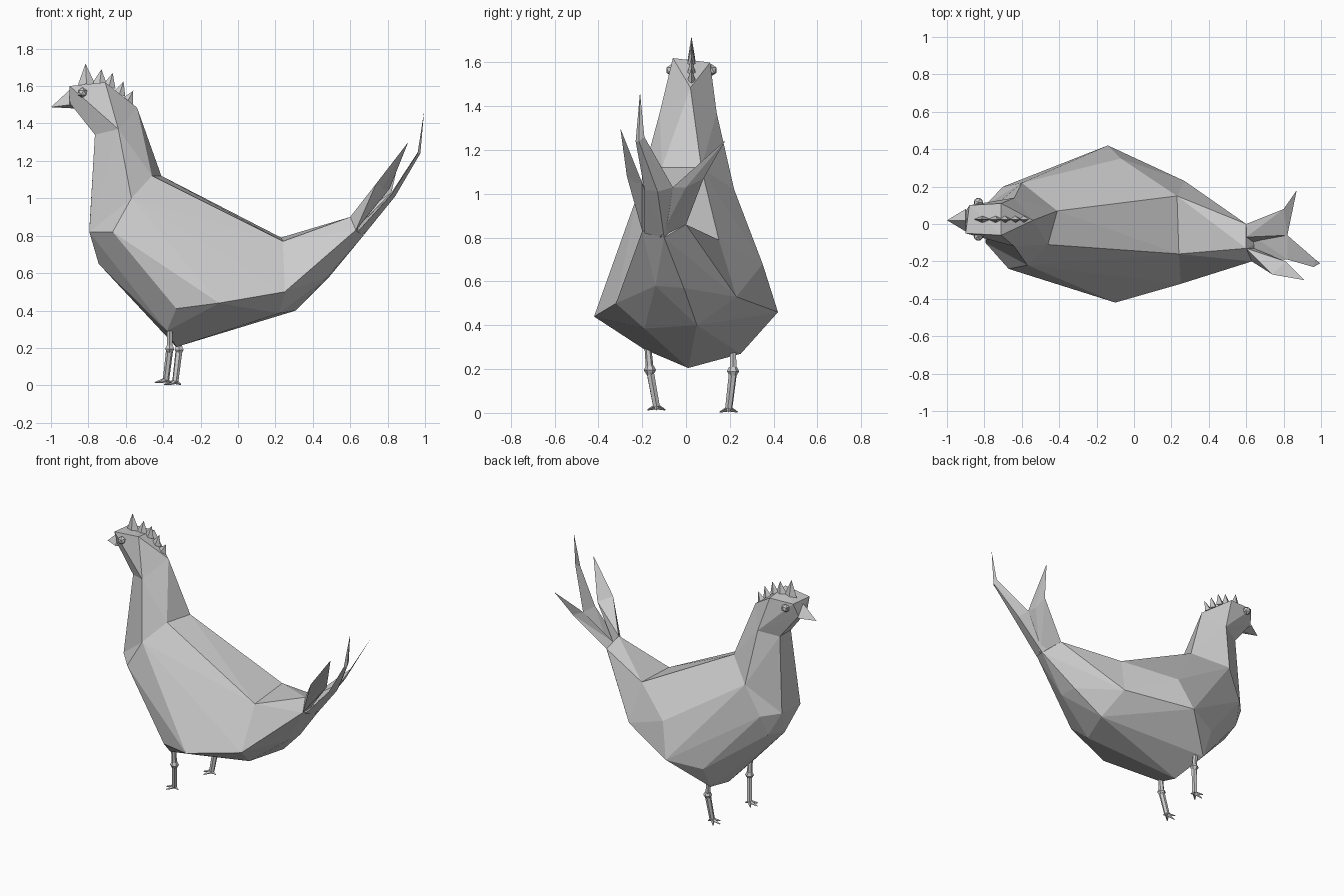
import bpy, bmesh, math
from mathutils import Vector

if "Cube" in bpy.data.objects:
    bpy.data.objects.remove(bpy.data.objects["Cube"])

grey = bpy.data.materials.new("plain grey")
grey.diffuse_color = (0.6, 0.6, 0.6, 1)
grey.use_nodes = True
grey.node_tree.nodes["Principled BSDF"].inputs["Base Color"].default_value = grey.diffuse_color


def finish(bm, name):
    bmesh.ops.remove_doubles(bm, verts=bm.verts[:], dist=0.0005)
    bmesh.ops.delete(bm, geom=[v for v in bm.verts if not v.link_faces], context='VERTS')
    bmesh.ops.recalc_face_normals(bm, faces=bm.faces[:])
    me = bpy.data.meshes.new(name)
    bm.to_mesh(me)
    bm.free()
    me.materials.append(grey)
    ob = bpy.data.objects.new(name, me)
    bpy.context.collection.objects.link(ob)
    return ob


def hull(bm, pts, joints=()):
    """Faceted skin round the points, left open where it meets a neighbour."""
    verts = [bm.verts.new(p) for p in pts]
    old = set(bm.faces)
    bmesh.ops.convex_hull(bm, input=verts)
    sets = [{verts[pts.index(p)] for p in j} for j in joints]
    caps = [f for f in bm.faces if f not in old and any(set(f.verts) <= s for s in sets)]
    bmesh.ops.delete(bm, geom=caps, context='FACES')


def tube(bm, a, b, r1, r2, sides=6):
    a, b = Vector(a), Vector(b)
    d = b - a
    m = d.to_track_quat('Z', 'Y').to_matrix().to_4x4()
    m.translation = (a + b) / 2
    bmesh.ops.create_cone(bm, cap_ends=True, segments=sides, radius1=r1, radius2=r2,
                          depth=d.length, matrix=m)


# Shared rings between head, neck, trunk and rump
throat = [(-.54, .02, 1.485), (-.64, -.12, 1.37), (-.64, .14, 1.37),
          (-.765, -.04, 1.34), (-.765, .08, 1.34)]
shoulder = [(-.46, -.11, 1.12), (-.41, .07, 1.12), (-.57, -.22, 1.0), (-.6, .22, 1.02),
            (-.795, -.1, .82), (-.795, .1, .83)]
hips = [(.24, -.16, .77), (.23, .15, .79), (.25, -.32, .5), (.27, .23, .53),
        (.31, .05, .40), (.22, -.19, .385)]
rump_end = [(.60, 0, .86), (.60, -.13, .90), (.63, -.2, .83), (.67, -.1, .80)]
chest = [(-.67, -.24, .82), (-.70, .2, .82), (-.745, .0, .65), (-.72, .14, .68)]
flank = [(-.10, -.42, .44), (-.14, .42, .46), (-.07, .35, .68),
         (-.33, -.33, .41), (-.36, .33, .42)]
belly = [(-.33, .01, .205), (-.38, -.19, .29), (-.36, .25, .27)]
under_tail = [(.48, -.14, .58), (.48, -.01, .57), (.38, .13, .66)]
crown = [(-.90, -.05, 1.60), (-.88, .10, 1.60), (-.71, -.06, 1.62), (-.71, .11, 1.60),
         (-.90, -.02, 1.51), (-.90, .07, 1.51), (-.78, -.04, 1.42), (-.78, .08, 1.42)]

# Body, neck and head as one continuous skin
bm = bmesh.new()
hull(bm, crown + throat, [throat])
hull(bm, throat + shoulder, [throat, shoulder])
hull(bm, shoulder + chest + flank + belly + hips, [shoulder, hips])
hull(bm, hips + under_tail + rump_end, [hips])
finish(bm, "body")

# Beak
bm = bmesh.new()
hull(bm, [(-1.0, .02, 1.487), (-.90, .02, 1.58), (-.90, -.04, 1.50),
          (-.90, .08, 1.50), (-.87, .02, 1.48)])
finish(bm, "beak")

# Tail feathers: each bends at its middle ring
feathers = {
    "left_feather": ([(.60, 0, .86), (.60, -.07, .88), (.67, -.12, .80)],
                     [(.80, .08, 1.07), (.82, -.06, 1.03), (.81, 0, 1.03)],
                     [(.87, .18, 1.245)]),
    "middle_feather": ([(.63, -.06, .84), (.64, -.19, .82), (.67, -.1, .80)],
                       [(.82, -.06, 1.03), (.82, -.19, 1.02), (.84, -.13, 1.01)],
                       [(.97, -.19, 1.26), (.96, -.23, 1.24), (.975, -.215, 1.24)]),
    "right_feather": ([(.60, -.13, .90), (.63, -.2, .83), (.64, -.13, .84)],
                      [(.74, -.27, 1.08), (.81, -.20, 1.05), (.77, -.23, 1.05)],
                      [(.91, -.30, 1.30)]),
}
for name, (base, mid, end) in feathers.items():
    bm = bmesh.new()
    hull(bm, base + mid, [base, mid])
    if len(end) > 1:
        hull(bm, mid + end, [mid, end])
        hull(bm, end + [(.995, -.21, 1.465)], [end])
    else:
        hull(bm, mid + end, [mid])
    finish(bm, name)

# Comb spikes running over the crown and down the nape
bm = bmesh.new()
for base, tip, r in [((-.81, 1.61), (-.815, 1.72), .045), ((-.74, 1.61), (-.73, 1.69), .04),
                     ((-.69, 1.595), (-.67, 1.67), .036), ((-.635, 1.555), (-.612, 1.625), .034),
                     ((-.59, 1.52), (-.56, 1.575), .032)]:
    d = Vector((tip[0] - base[0], 0, tip[1] - base[1])).normalized()
    along = Vector((d.z, 0, -d.x)) * r
    b = Vector((base[0], .025, base[1]))
    w = Vector((0, .018, 0))
    hull(bm, [tuple(p) for p in (b + along, b - along, b + w, b - w, Vector((tip[0], .025, tip[1])))])
finish(bm, "comb")

# Eyes
for name, y in (("right_eye", -.065), ("left_eye", .115)):
    bm = bmesh.new()
    bmesh.ops.create_icosphere(bm, subdivisions=1, radius=.028)
    bmesh.ops.translate(bm, verts=bm.verts[:], vec=(-.832, y, 1.565))
    finish(bm, name)

# Legs: thigh stub, knee collar, shank and four toes
for name, hip, knee, foot in (
        ("right_leg", (-.365, -.175, .31), (-.365, -.165, .195), (-.385, -.135, .03)),
        ("left_leg", (-.325, .215, .31), (-.315, .215, .19), (-.335, .195, .02))):
    bm = bmesh.new()
    k = Vector(knee)
    up = Vector((0, 0, .02))
    tube(bm, hip, k, .015, .018)
    tube(bm, k - up, k, .016, .028)
    tube(bm, k, k + up, .028, .018)
    tube(bm, k, foot, .019, .017)
    for dx, dy in ((-.06, 0), (-.035, -.04), (-.035, .04), (.03, 0)):
        tube(bm, foot, (foot[0] + dx, foot[1] + dy, foot[2] - .016), .014, .003, 4)
    ob = finish(bm, name)
    low = min(v.co.z for v in ob.data.vertices)
    if low < 0:
        for v in ob.data.vertices:
            v.co.z = max(v.co.z, 0)
